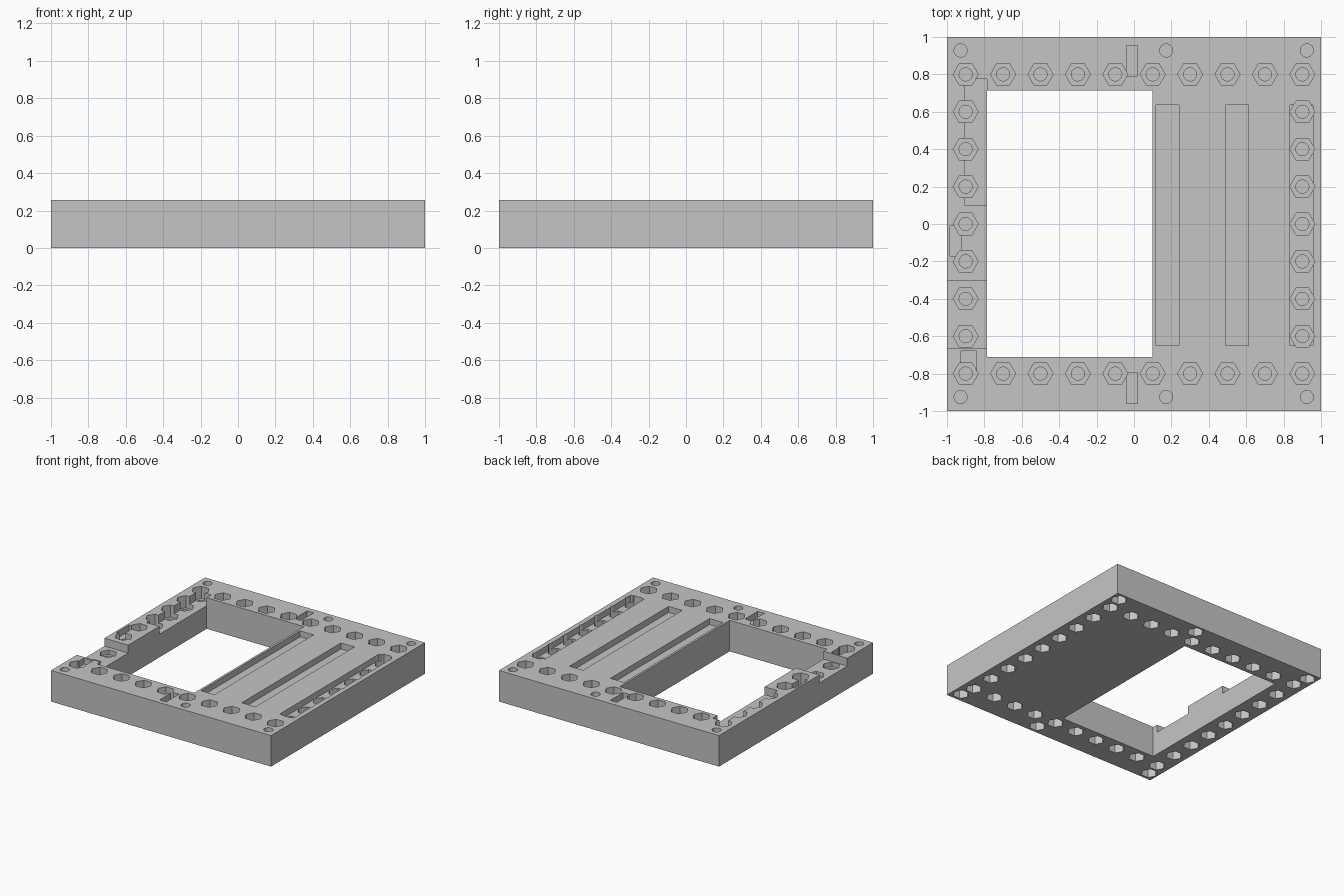
import bpy, bmesh
from math import pi
from mathutils import Matrix, Vector

if "Cube" in bpy.data.objects:
    bpy.data.objects.remove(bpy.data.objects["Cube"], do_unlink=True)

HEIGHT = 0.255
ABOVE = HEIGHT + 0.05
RECESS = HEIGHT - 0.05
STEP = HEIGHT - 0.065

grey = bpy.data.materials.new("plain grey")
grey.use_nodes = True
colour = (0.56, 0.56, 0.56, 1)
grey.diffuse_color = colour
grey.node_tree.nodes["Principled BSDF"].inputs["Base Color"].default_value = colour


def add_box(bm, x0, x1, y0, y1, z0, z1):
    centre = Vector((x0 + x1, y0 + y1, z0 + z1)) / 2
    size = Matrix.Diagonal((x1 - x0, y1 - y0, z1 - z0, 1))
    bmesh.ops.create_cube(bm, size=1, matrix=Matrix.Translation(centre) @ size)


def add_prism(bm, spot, radius, sides, z0, z1):
    turn = Matrix.Rotation(pi / 2, 4, "Z") if sides == 6 else Matrix()
    place = Matrix.Translation((spot[0], spot[1], (z0 + z1) / 2))
    bmesh.ops.create_cone(bm, cap_ends=True, segments=sides, radius1=radius,
                          radius2=radius, depth=z1 - z0, matrix=place @ turn)


def make_object(name, bm):
    mesh = bpy.data.meshes.new(name)
    bm.to_mesh(mesh)
    bm.free()
    mesh.materials.append(grey)
    obj = bpy.data.objects.new(name, mesh)
    bpy.context.collection.objects.link(obj)
    return obj


def cut(target, bm):
    cutter = make_object("cutter", bm)
    cutter.hide_render = True
    mod = target.modifiers.new("cut", "BOOLEAN")
    mod.operation = "DIFFERENCE"
    mod.solver = "EXACT"
    mod.object = cutter
    bpy.context.view_layer.objects.active = target
    bpy.ops.object.modifier_apply(modifier=mod.name)
    bpy.data.objects.remove(cutter, do_unlink=True)


# Slab
bm = bmesh.new()
add_box(bm, -1, 1, -1, 1, 0, HEIGHT)
plate = make_object("base_plate", bm)

# Large window through the slab
bm = bmesh.new()
add_box(bm, -0.785, 0.1, -0.71, 0.715, -0.1, ABOVE)
cut(plate, bm)

# Long grooves, small slots and the stepped side rail
bm = bmesh.new()
for x in (0.118, 0.49, 0.835):
    add_box(bm, x, x + 0.123, -0.65, 0.637, RECESS, ABOVE)
for y in (-0.96, 0.79):
    add_box(bm, -0.04, 0.02, y, y + 0.165, RECESS, ABOVE)
add_box(bm, -0.983, -0.925, -0.175, -0.01, RECESS, ABOVE)
add_box(bm, -0.925, -0.843, -0.82, -0.68, RECESS, ABOVE)
add_box(bm, -0.903, -0.785, 0.1, 0.775, STEP, ABOVE)
add_box(bm, -1.1, -0.785, -0.665, -0.305, STEP, ABOVE)
cut(plate, bm)

# Fastener positions around the border, and screw holes near the edges
border = [(-0.9 + 0.2 * i, y) for i in range(10) for y in (-0.8, 0.8)]
border += [(x, -0.6 + 0.2 * i) for i in range(7) for x in (-0.9, 0.9)]
screws = [(x, y) for x in (-0.927, 0.172, 0.924) for y in (-0.925, 0.928)]

# Hexagonal pockets from above
bm = bmesh.new()
for spot in border:
    add_prism(bm, spot, 0.067, 6, 0.155, ABOVE)
cut(plate, bm)

# Round blind holes from above
bm = bmesh.new()
for spot in border + screws:
    add_prism(bm, spot, 0.035, 24, 0.11, ABOVE)
cut(plate, bm)

# Hexagonal nut pockets from below
bm = bmesh.new()
for spot in border + screws:
    add_prism(bm, spot, 0.063, 6, -0.05, 0.1)
cut(plate, bm)

# Crisp edges with smooth hole walls
bpy.ops.object.select_all(action="DESELECT")
plate.select_set(True)
bpy.context.view_layer.objects.active = plate
bpy.ops.object.shade_smooth_by_angle(angle=pi / 6)
